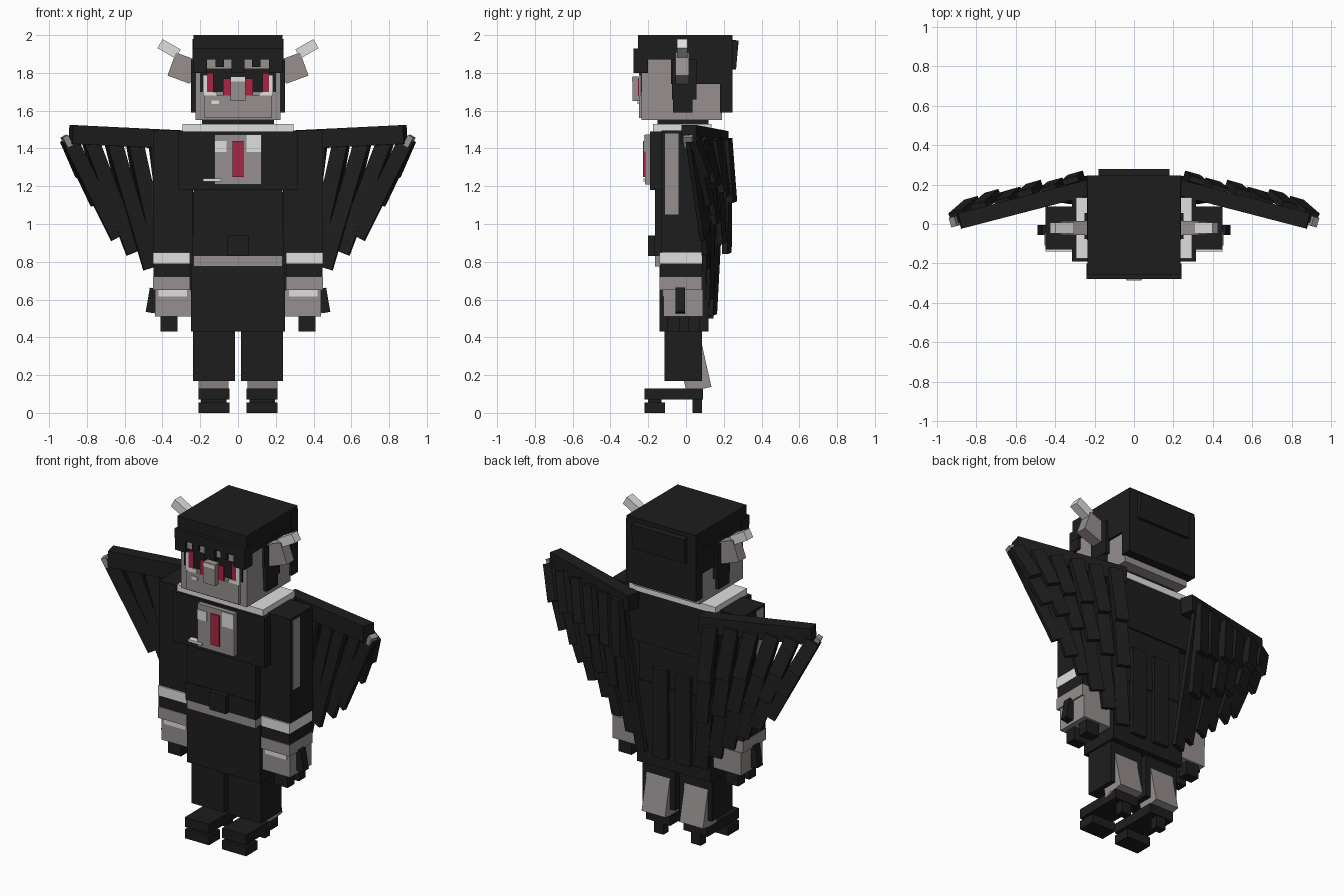
import bpy
import bmesh
from mathutils import Matrix, Vector

cube = bpy.data.objects.get("Cube")
if cube:
    bpy.data.objects.remove(cube, do_unlink=True)


def material(name, red, green, blue):
    mat = bpy.data.materials.new(name)
    mat.use_nodes = True
    colour = (red, green, blue, 1)
    mat.diffuse_color = colour
    mat.node_tree.nodes["Principled BSDF"].inputs["Base Color"].default_value = colour
    return mat


dark = material("charcoal", .0125, .0125, .0125)
grey = material("warm_grey", .31, .275, .275)
light = material("pale_grey", .74, .74, .74)
crimson = material("crimson", .4, .018, .055)


def solid(name, mat, matrix, pair=False):
    """Unit cube shaped by a matrix, optionally mirrored across the body."""
    mesh = bpy.data.meshes.new(name)
    bm = bmesh.new()
    bmesh.ops.create_cube(bm, size=1, matrix=matrix)
    bmesh.ops.recalc_face_normals(bm, faces=bm.faces)
    bm.to_mesh(mesh)
    bm.free()
    mesh.materials.append(mat)
    obj = bpy.data.objects.new(name, mesh)
    bpy.context.collection.objects.link(obj)
    if pair:
        mirror = obj.modifiers.new("mirror", "MIRROR")
        mirror.use_axis[0] = True
        mirror.use_mirror_merge = False
    return obj


def box(name, mat, x, y, z, pair=False, tilt=0, axis="X"):
    """Box given by its range on each axis; a single x is a half width."""
    x = x if isinstance(x, tuple) else (-x, x)
    ranges = (x, y, z)
    centre = Vector([(a + b) / 2 for a, b in ranges])
    size = [b - a for a, b in ranges]
    matrix = Matrix.Translation(centre) @ Matrix.Rotation(tilt, 4, axis) @ Matrix.Diagonal((*size, 1))
    return solid(name, mat, matrix, pair)


def beam(name, mat, start, end, width, thick):
    """Mirrored bar between two points, lying flat in the plane of the wing."""
    along = end - start
    flat = WING_NORMAL.cross(along).normalized()
    normal = along.normalized().cross(flat)
    matrix = Matrix((flat * width, normal * thick, along)).transposed().to_4x4()
    matrix.translation = (start + end) / 2
    return solid(name, mat, matrix, pair=True)


# Head and hair
box("head", grey, .225, (-.235, .19), (1.55, 1.9))
box("jaw", grey, .18, (-.25, -.2), (1.56, 1.68))
box("neck", dark, .19, (-.15, .12), (1.52, 1.57))
box("hair_cap", dark, .236, (-.255, .245), (1.87, 2))
box("hair_side", dark, (.2, .238), (-.08, .2), (1.74, 1.9), True)
box("hair_back", dark, .24, (.18, .245), (1.59, 1.98))
box("hair_bun", dark, .18, (.2, .272), (1.82, 1.975), tilt=-.09)
box("side_lock", dark, (.2, .25), (-.075, .055), (1.66, 1.87), True)
box("side_lock_end", dark, (.2, .248), (-.07, .035), (1.59, 1.68), True)

# Fringe with hanging teeth
box("fringe", dark, .24, (-.278, -.2), (1.87, 1.93))
box("fringe_outer_tooth", dark, (.165, .238), (-.278, -.2), (1.8, 1.88), True)
box("fringe_middle_tooth", dark, .035, (-.278, -.2), (1.8, 1.88))
box("fringe_inner_tooth", dark, (.075, .12), (-.278, -.2), (1.83, 1.88), True)
box("brow", grey, (.035, .165), (-.262, -.18), (1.82, 1.87), True)

# Face
box("eye_shadow", dark, .2, (-.242, -.234), (1.7, 1.82))
box("inner_eye", crimson, (.035, .08), (-.255, -.247), (1.68, 1.77), True)
box("outer_eye", crimson, (.13, .163), (-.25, -.242), (1.7, 1.8), True)
box("eye_white", light, (.163, .185), (-.25, -.242), (1.68, 1.79), True)
box("eye_corner", light, (.11, .165), (-.25, -.242), (1.675, 1.7), True)
box("nose", grey, .04, (-.283, -.22), (1.65, 1.78))
box("nose_bridge", light, .038, (-.286, -.28), (1.755, 1.778))
box("tooth", light, (-.14, -.1), (-.256, -.249), (1.635, 1.655))

# Ears
box("ear", grey, (.228, .355), (-.055, .015), (1.76, 1.89), True, -.35, "Y")
box("ear_tip", light, (.31, .42), (-.048, .008), (1.9, 1.955), True, -.52, "Y")

# Torso
box("collar", light, .295, (-.175, .135), (1.49, 1.53))
box("chest", dark, .315, (-.19, .13), (1.18, 1.49))
box("waist", dark, .235, (-.165, .12), (.83, 1.2))
box("chest_panel", grey, .125, (-.218, -.18), (1.21, 1.475))
box("panel_shine_left", light, (.045, .125), (-.222, -.216), (1.38, 1.47))
box("panel_shine_right", light, (-.125, -.06), (-.222, -.216), (1.38, 1.44))
box("chest_gem", crimson, .03, (-.228, -.21), (1.25, 1.44))
box("chest_pin", light, (-.185, -.09), (-.226, -.19), (1.225, 1.24))
box("belt", dark, .24, (-.17, .125), (.83, .94))
box("buckle", dark, .055, (-.2, -.16), (.83, .94))
box("sash", grey, .235, (-.165, -.05), (.775, .83))
box("waist_back", dark, .235, (-.06, .12), (.77, .84))
box("skirt", dark, .25, (-.14, .12), (.43, .78))
box("coat_tail", dark, (.03, .13), (.11, .145), (.5, 1.05), True)

# Arms and hands
box("arm", dark, (.24, .45), (-.13, .09), (.85, 1.495), True)
box("arm_patch", grey, (.449, .453), (-.11, -.04), (1.05, 1.48), True)
box("cuff", light, (.255, .45), (-.14, .085), (.79, .85), True)
box("wrist", dark, (.255, .448), (-.135, .085), (.72, .79), True)
box("palm", grey, (.255, .45), (-.14, .085), (.65, .72), True)
box("fist", grey, (.25, .44), (-.12, .09), (.51, .65), True)
box("fist_shine", light, (.27, .42), (-.124, -.118), (.615, .65), True)
box("thumb", dark, (.43, .478), (-.055, -.005), (.53, .66), True, -.17, "Y")
for i in range(2):
    front = -.1 + i * .11
    box(f"finger_{i + 1}", dark, (.32, .41), (front, front + .065), (.43, .52), True)

# Legs and feet
box("thigh", dark, (.015, .238), (-.115, .085), (.17, .45), True)
box("shin", grey, (.05, .21), (-.025, .11), (.12, .36), True, .22)
box("foot", dark, (.045, .21), (-.22, .09), (.07, .13), True)
box("toes", dark, (.045, .21), (-.22, -.11), (0, .055), True)
box("toe_joint", dark, (.06, .195), (-.2, -.13), (.05, .075), True)
box("heel", dark, (.095, .16), (.035, .085), (0, .08), True)

# Wings: a shoulder bar with a fan of layered feathers, opening to the back
WING_NORMAL = Vector((.27, .96, 0)).normalized()
beam("wing_bar", dark, Vector((.23, .185, 1.442)), Vector((.885, .015, 1.474)), .1, .08)
beam("wing_claw", grey, Vector((.92, .01, 1.465)), Vector((.892, .018, 1.41)), .032, .05)

root_outer, root_inner = Vector((.895, .02, 1.45)), Vector((.31, .18, 1.45))
tip_outer, tip_inner = Vector((.635, .095, .93)), Vector((.2, .13, .52))
COUNT = 6
for i in range(COUNT):
    t = i / (COUNT - 1)
    root = root_outer.lerp(root_inner, t)
    tip = tip_outer.lerp(tip_inner, t)
    step = WING_NORMAL * .012 * (i % 2)
    beam(f"feather_{i + 1}", dark, root + step, tip + step, .082, .025)
    for layer, reach, lift in (("cover", .65, .06), ("short", .36, .075)):
        end = root.lerp(tip, reach) + WING_NORMAL * lift + step
        beam(f"feather_{layer}_{i + 1}", dark, root + WING_NORMAL * .03 + step, end, .08, .03)
